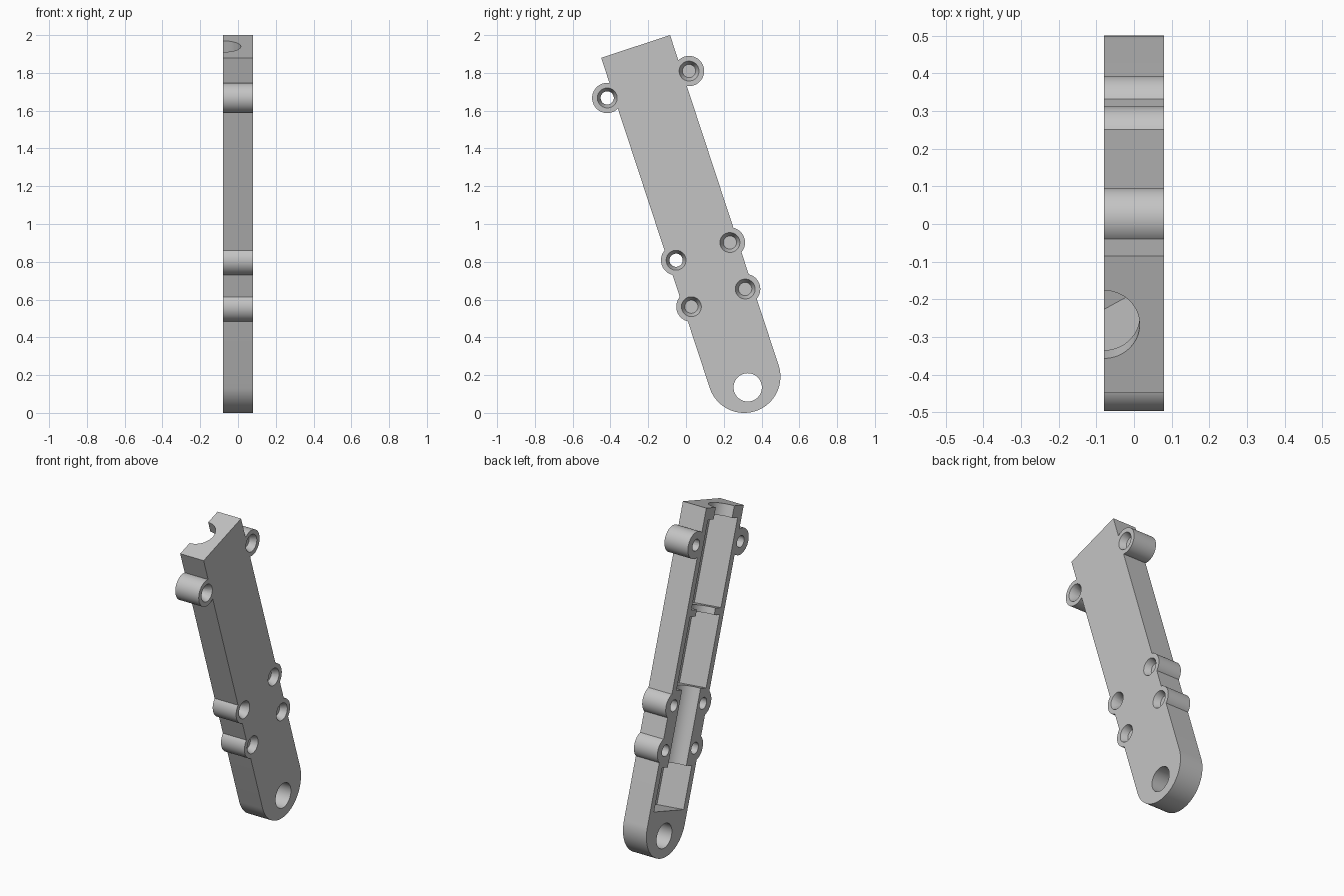
import bpy, bmesh
from math import cos, sin, pi, radians
from mathutils import Matrix, Vector

cube = bpy.data.objects.get("Cube")
if cube:
    bpy.data.objects.remove(cube, do_unlink=True)

HALF_T = 0.08      # half thickness of the arm
HALF_W = 0.192     # half width, also the radius of the round end
TOP = 1.84         # length above the centre of the round end
OPEN = -HALF_T     # plane of the open side

grey = bpy.data.materials.new("plain grey")
grey.use_nodes = True
colour = (0.55, 0.55, 0.55, 1)
grey.diffuse_color = colour
grey.node_tree.nodes["Principled BSDF"].inputs["Base Color"].default_value = colour


def arc(r, n, start=0.0, sweep=2 * pi, closed=True):
    steps = n if closed else n - 1
    return [(r * cos(start + sweep * i / steps), r * sin(start + sweep * i / steps))
            for i in range(n)]


def loft(name, ring_a, ring_b):
    """Solid between two matching rings of points."""
    bm = bmesh.new()
    a = [bm.verts.new(p) for p in ring_a]
    b = [bm.verts.new(p) for p in ring_b]
    bm.faces.new(a)
    bm.faces.new(b)
    for i in range(len(a)):
        j = (i + 1) % len(a)
        bm.faces.new((a[i], a[j], b[j], b[i]))
    bmesh.ops.recalc_face_normals(bm, faces=bm.faces)
    mesh = bpy.data.meshes.new(name)
    bm.to_mesh(mesh)
    bm.free()
    obj = bpy.data.objects.new(name, mesh)
    mesh.materials.append(grey)
    bpy.context.collection.objects.link(obj)
    return obj


def across(name, outline, x0, x1, at=(0, 0), end_scale=1.0):
    """Outline in the side plane, running through the thickness."""
    def ring(x, s):
        return [(x, at[0] + p * s, at[1] + q * s) for p, q in outline]
    return loft(name, ring(x0, 1), ring(x1, end_scale))


def along(name, outline, z0, z1):
    """Outline centred on the open plane, running along the arm."""
    return loft(name, *[[(OPEN + q, p, z) for p, q in outline] for z in (z0, z1)])


def combine(target, tool, operation):
    mod = target.modifiers.new("join", 'BOOLEAN')
    mod.operation = operation
    mod.solver = 'EXACT'
    mod.object = tool
    bpy.context.view_layer.objects.active = target
    bpy.ops.object.modifier_apply(modifier=mod.name)
    bpy.data.objects.remove(tool, do_unlink=True)


# Arm body: straight bar with one round end
outline = [(HALF_W, TOP), (-HALF_W, TOP)] + arc(HALF_W, 49, pi, pi, closed=False)
arm = across("arm_half_shell", outline, -HALF_T, HALF_T)

# Screw bosses in mirrored pairs
screws = [(side * v, u) for v, u in ((0.228, 1.628), (0.15, 0.698), (0.15, 0.439))
          for side in (-1, 1)]
for spot in screws:
    combine(arm, across("boss", arc(0.08, 48), -HALF_T, HALF_T, spot), 'UNION')

# Hexagonal pockets sunk into the open side
for low, high in ((0.085, 0.34), (0.787, 1.21), (1.25, 1.77)):
    combine(arm, along("pocket", arc(0.152, 6), low, high), 'DIFFERENCE')

# Round channel linking the pockets and leaving through the top
combine(arm, along("channel", arc(0.095, 64), 0.2, TOP + 0.1), 'DIFFERENCE')

# Screw holes with countersinks on the closed side
for spot in screws:
    combine(arm, across("hole", arc(0.035, 32), -0.1, 0.1, spot), 'DIFFERENCE')
    combine(arm, across("countersink", arc(0.053, 32), HALF_T + 0.0005, 0.04, spot, 0.66),
            'DIFFERENCE')

# Pivot hole in the round end
combine(arm, across("pivot", arc(0.075, 48), -0.1, 0.1, (0, -0.06)), 'DIFFERENCE')

# Lean the arm into place
lean = Matrix.Translation(Vector((0, 0.308, 0.192))) @ Matrix.Rotation(radians(18.2), 4, 'X')
arm.data.transform(lean)

bpy.ops.object.select_all(action='DESELECT')
arm.select_set(True)
bpy.context.view_layer.objects.active = arm
bpy.ops.object.shade_smooth_by_angle(angle=radians(25))
